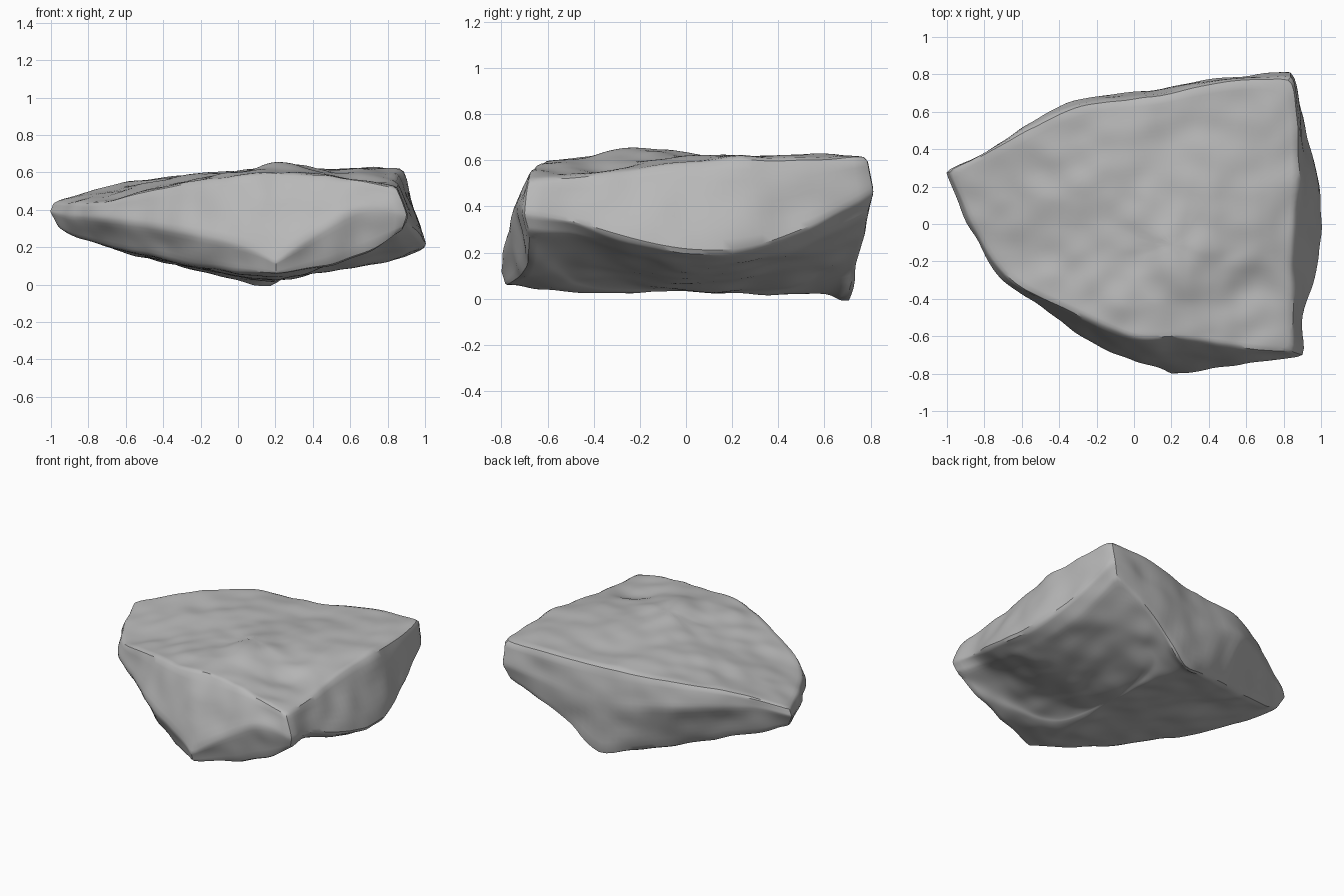
import bpy, bmesh
from mathutils import Vector, noise

cube = bpy.data.objects.get("Cube")
if cube:
    bpy.data.objects.remove(cube, do_unlink=True)

# Three contours around the slab, from the left tip through the front to the back
top_rim = [(-.99, .28, .44), (-.88, .04, .43), (-.72, -.28, .43), (-.52, -.38, .49),
           (-.23, -.51, .55), (0, -.63, .58), (.2, -.61, .60), (.45, -.64, .585),
           (.66, -.67, .55), (.85, -.69, .52), (.845, -.38, .52), (.85, -.12, .59),
           (.88, .2, .61), (.88, .55, .605), (.84, .78, .61), (.45, .76, .60),
           (.1, .67, .57), (-.27, .65, .58), (-.50, .54, .56), (-.77, .39, .51)]
belt = [(-1.015, .28, .39), (-.89, .02, .36), (-.73, -.30, .36), (-.54, -.40, .33),
        (-.25, -.65, .28), (.02, -.74, .22), (.2, -.815, .12), (.45, -.775, .30),
        (.68, -.73, .45), (.90, -.70, .37), (.91, -.42, .32), (1.02, -.15, .22),
        (.99, .2, .18), (.92, .55, .30), (.84, .815, .47), (.48, .79, .41),
        (.1, .71, .33), (-.36, .69, .42), (-.57, .51, .43), (-.81, .38, .44)]
base_rim = [(-.96, .25, .30), (-.82, .03, .23), (-.64, -.22, .18), (-.42, -.36, .145),
            (-.18, -.55, .10), (.04, -.69, .07), (.2, -.79, .05), (.48, -.70, .10),
            (.72, -.67, .18), (.87, -.68, .30), (.83, -.40, .26), (.90, -.13, .17),
            (.88, .2, .13), (.82, .53, .23), (.80, .79, .36), (.48, .765, .25),
            (.18, .71, -.03), (-.22, .58, .08), (-.47, .45, .15), (-.75, .34, .22)]
crown = Vector((.22, -.12, .62))
keel = Vector((.2, 0, .025))


def inset(ring, centre, t, lengthwise=1, power=1):
    """Move a contour towards a centre; lengthwise < 1 leaves a long ridge."""
    k = Vector((t, t * lengthwise, t ** power))
    return [Vector(p) + (centre - Vector(p)) * k for p in ring]


# Loft the contours; the top closes in a crown, the underside in a ridge
rings = [inset(top_rim, crown, t, 1, .8) for t in (.75, .5, .22, 0)] + [belt]
rings += [inset(base_rim, keel, t, .4, .85) for t in (0, .35, .65, .9)]
bm = bmesh.new()
loops = [[bm.verts.new(p) for p in ring] for ring in rings]
n = len(top_rim)
for a, b in zip(loops, loops[1:]):
    for i in range(n):
        j = (i + 1) % n
        bm.faces.new((a[i], b[i], b[j], a[j]))
for ring, centre in ((loops[0], crown), (loops[-1], keel)):
    tip = bm.verts.new(centre)
    for i in range(n):
        bm.faces.new((ring[i], ring[(i + 1) % n], tip))
bmesh.ops.recalc_face_normals(bm, faces=bm.faces)

# Keep the rims and the upright corners fairly crisp
crease = bm.edges.layers.float.new("crease_edge")
for ring, strength in ((loops[3], .5), (loops[4], .5), (loops[5], .5)):
    for i in range(n):
        bm.edges.get((ring[i], ring[(i + 1) % n]))[crease] = strength
for i in (0, 6, 9, 14, 16):
    for a, b in zip(loops[3:5], loops[4:6]):
        bm.edges.get((a[i], b[i]))[crease] = .6

mesh = bpy.data.meshes.new("rock_slab")
bm.to_mesh(mesh)
bm.free()
rock = bpy.data.objects.new("rock_slab", mesh)
bpy.context.collection.objects.link(rock)
bpy.context.view_layer.objects.active = rock
rock.select_set(True)
sub = rock.modifiers.new("soften", 'SUBSURF')
sub.levels = sub.render_levels = 3
bpy.ops.object.modifier_apply(modifier="soften")


def dome(p, x, y, radius):
    """Smooth bump that is 1 at (x, y) and 0 beyond the radius."""
    return max(0, 1 - ((p.x - x) ** 2 + (p.y - y) ** 2) / radius ** 2) ** 2


# Weathered surface: dents, chips, and on top a knoll beside a shallow hollow
normals = [v.normal.copy() for v in mesh.vertices]
for v, nrm in zip(mesh.vertices, normals):
    p = v.co.copy()
    broad = noise.noise(p * 3 + Vector((3, 1, 7)))
    ledge = noise.noise(Vector((p.x * 2 + p.y, p.y * 4 - p.x * 2.4, p.z * 4)))
    chips = noise.noise(p * 7)
    v.co = p + nrm * (.004 + .012 * broad + .014 * ledge + .012 * chips)
    if nrm.z > .7:
        v.co.z += .025 * dome(p, .25, -.2, .25) - .02 * dome(p, .62, -.42, .25)

bpy.ops.object.shade_smooth_by_angle(angle=.6)

# Plain grey stone
stone = bpy.data.materials.new("grey_stone")
stone.use_nodes = True
colour = (.48, .48, .48, 1)
stone.diffuse_color = colour
stone.node_tree.nodes["Principled BSDF"].inputs["Base Color"].default_value = colour
mesh.materials.append(stone)
